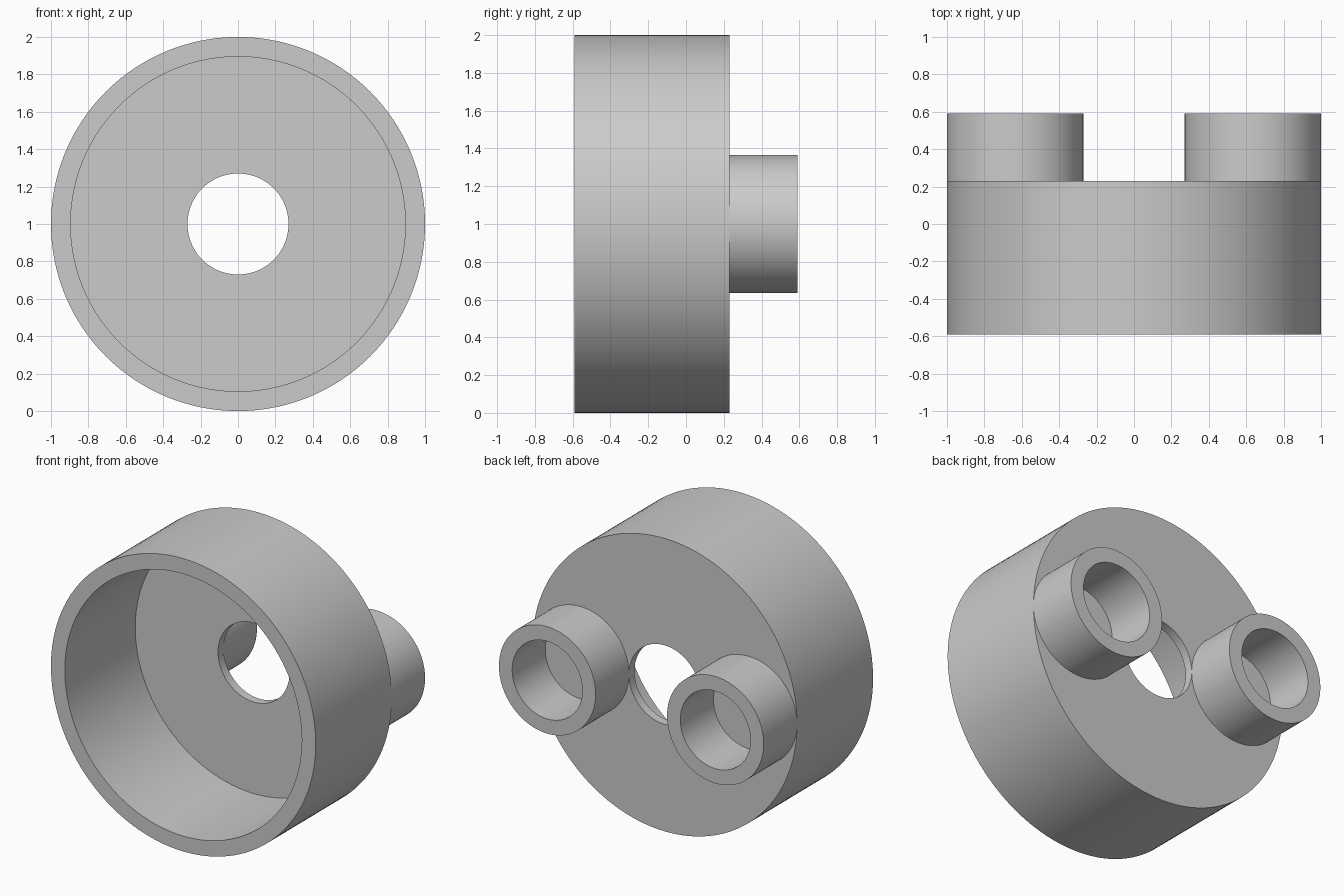
import bpy
import math

cube = bpy.data.objects.get("Cube")
if cube:
    bpy.data.objects.remove(cube, do_unlink=True)

grey = bpy.data.materials.new("plain_grey")
grey.use_nodes = True
colour = (0.6, 0.6, 0.6, 1)
grey.diffuse_color = colour
grey.node_tree.nodes["Principled BSDF"].inputs["Base Color"].default_value = colour


def lathe(name, profile, x, closed, steps=128):
    """Turn a (radius, y) profile around an axis parallel to y at height 1."""
    verts, faces = [], []
    n = len(profile)
    for i in range(steps):
        a = 2 * math.pi * i / steps
        verts += [(x + r * math.cos(a), y, 1 + r * math.sin(a)) for r, y in profile]
    for i in range(steps):
        j = (i + 1) % steps
        for k in range(n if closed else n - 1):
            m = (k + 1) % n
            faces.append((i * n + k, i * n + m, j * n + m, j * n + k))
    if not closed:
        # Cap the blind floor
        faces.append([i * n + n - 1 for i in range(steps)])
    mesh = bpy.data.meshes.new(name)
    mesh.from_pydata(verts, [], faces)
    mesh.materials.append(grey)
    obj = bpy.data.objects.new(name, mesh)
    bpy.context.collection.objects.link(obj)
    bpy.ops.object.select_all(action="DESELECT")
    obj.select_set(True)
    bpy.context.view_layer.objects.active = obj
    bpy.ops.object.mode_set(mode="EDIT")
    bpy.ops.mesh.select_all(action="SELECT")
    bpy.ops.mesh.normals_make_consistent(inside=False)
    bpy.ops.object.mode_set(mode="OBJECT")
    bpy.ops.object.shade_smooth_by_angle(angle=math.radians(30))
    return obj


front, back, tip = -0.59, 0.23, 0.59
floor = back - 0.06

# Open cup with a hole through its back wall
lathe("cup_housing", [(1, front), (1, back), (0.27, back), (0.27, floor),
                      (0.895, floor), (0.895, front)], 0, True)

# Two blind tubes on the back, one each side of the hole
for side, x in (("left", 0.635), ("right", -0.635)):
    lathe(side + "_tube", [(0.365, back), (0.365, tip), (0.265, tip),
                           (0.265, back + 0.002)], x, False)
